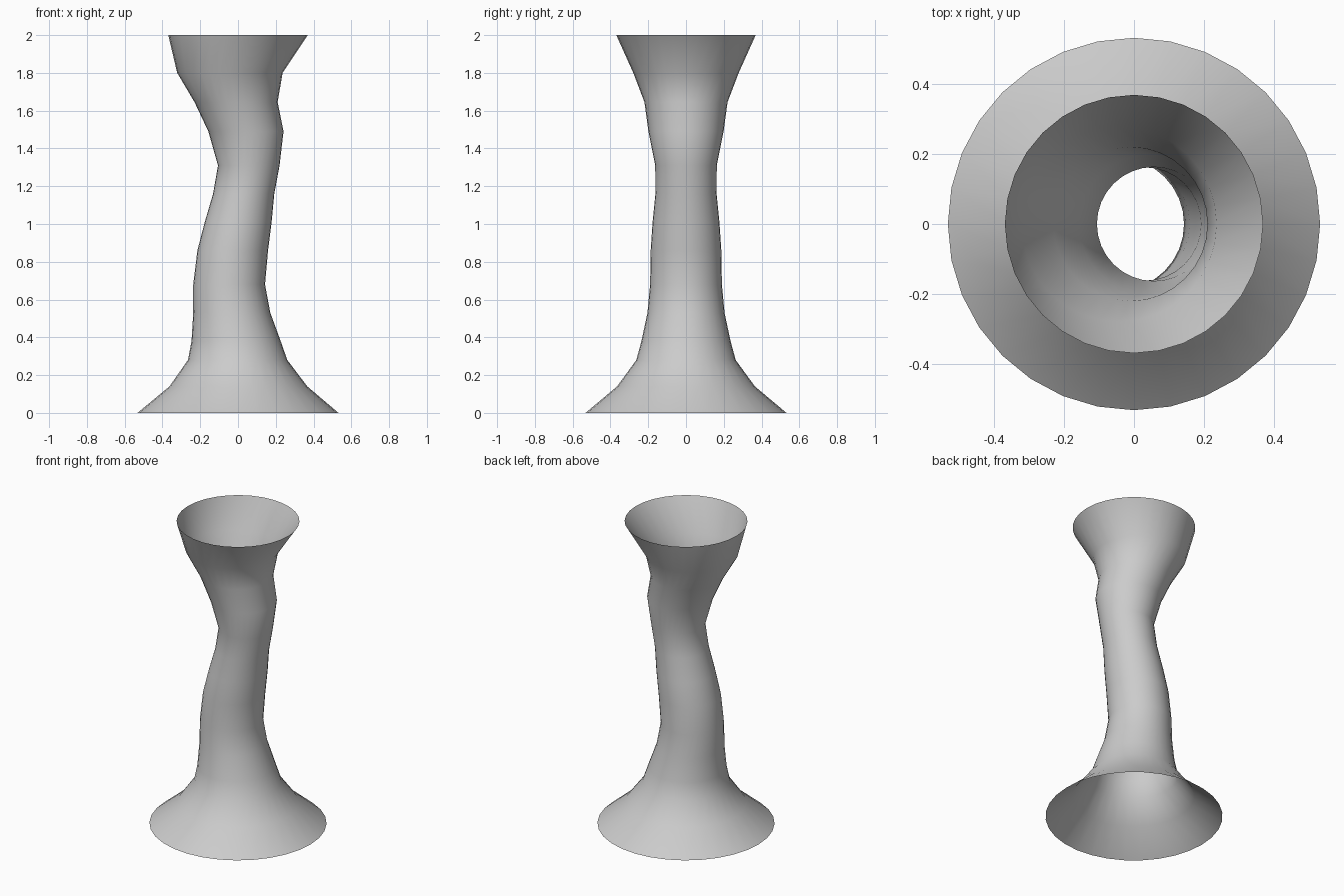
import bpy, bmesh
from math import cos, sin, tau

if "Cube" in bpy.data.objects:
    bpy.data.objects.remove(bpy.data.objects["Cube"])

SIDES = 32
# Rings of the open column: height, sideways centre, radius
RINGS = [
    (0.00, 0.000, 0.532), (0.14, 0.002, 0.365), (0.28, -0.002, 0.263),
    (0.38, -0.010, 0.236), (0.53, -0.033, 0.204), (0.68, -0.047, 0.190),
    (0.86, -0.028, 0.187), (1.01, 0.001, 0.177), (1.16, 0.030, 0.162),
    (1.31, 0.057, 0.163), (1.49, 0.042, 0.199), (1.645, -0.010, 0.220),
    (1.80, -0.043, 0.279), (2.00, 0.000, 0.369),
]

# Wavy column wall, flared and open at both ends
bm = bmesh.new()
loops = [[bm.verts.new((cx + r * cos(tau * i / SIDES), r * sin(tau * i / SIDES), z))
          for i in range(SIDES)] for z, cx, r in RINGS]
for low, high in zip(loops, loops[1:]):
    for i in range(SIDES):
        j = (i + 1) % SIDES
        bm.faces.new((low[i], low[j], high[j], high[i])).smooth = True

mesh = bpy.data.meshes.new("wavy_column")
bm.to_mesh(mesh)
bm.free()
column = bpy.data.objects.new("wavy_column", mesh)
bpy.context.collection.objects.link(column)
